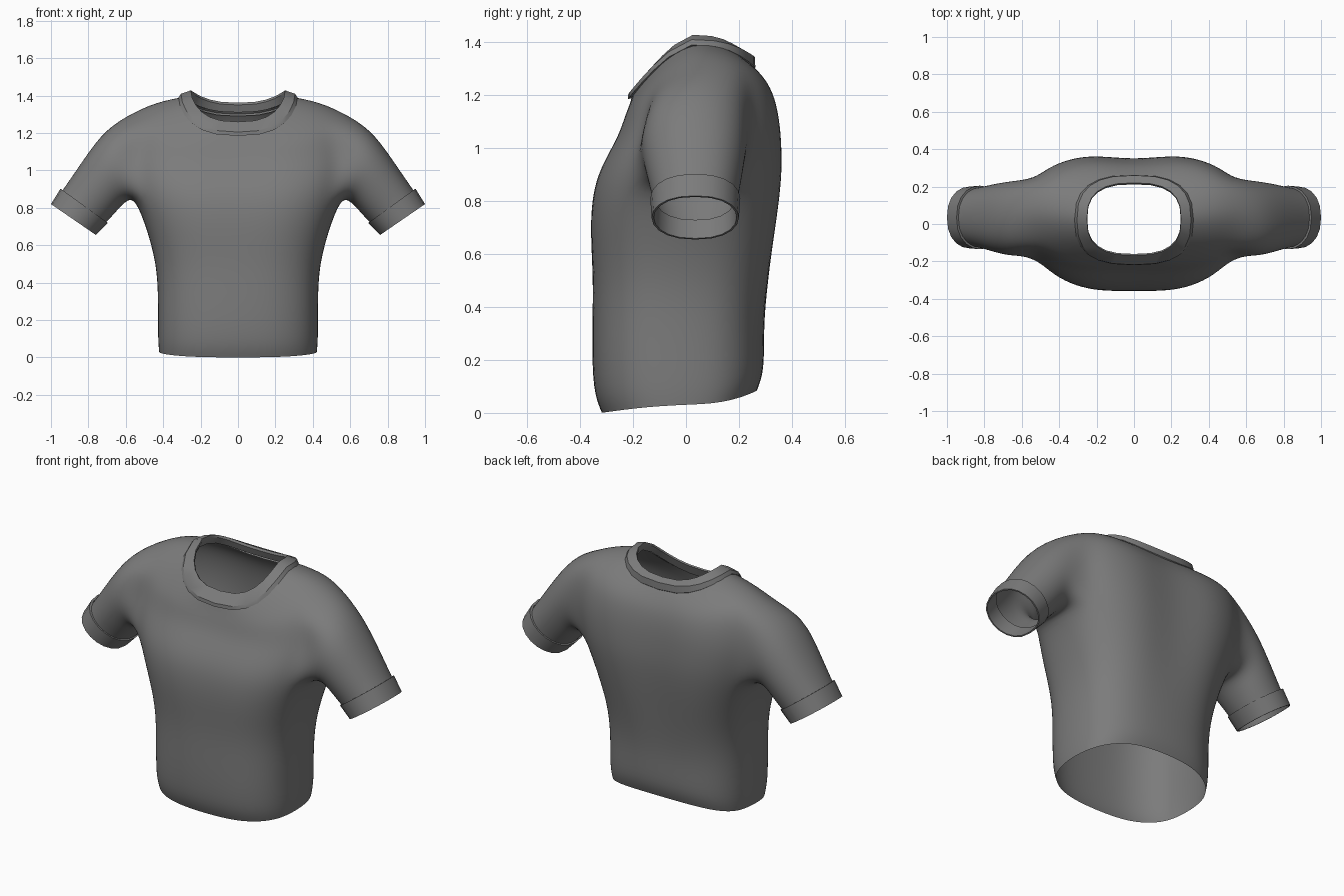
import bpy, bmesh, math
from mathutils import Vector

if "Cube" in bpy.data.objects:
    bpy.data.objects.remove(bpy.data.objects["Cube"])

SEG = 24          # columns around the torso
ARM = 14          # points around an armhole

fabric = bpy.data.materials.new("grey_fabric")
fabric.use_nodes = True
grey = (0.2, 0.2, 0.2, 1)
fabric.diffuse_color = grey
fabric.node_tree.nodes["Principled BSDF"].inputs["Base Color"].default_value = grey


def power(v, p):
    return math.copysign(abs(v) ** p, v)


def body_ring(half, front, back, z_front, z_side, z_back, groove=0.0):
    """Rounded ring whose height varies between front, sides and back."""
    points = []
    for i in range(SEG):
        a = 2 * math.pi * i / SEG
        c, s = math.cos(a), math.sin(a)
        x = half * power(c, 0.75)
        y = (front + back) / 2 + (back - front) / 2 * power(s, 0.75)
        dip = groove * math.exp(-(x / 0.15) ** 2)
        if s > 0:
            z = z_side + (z_back - z_side) * s ** 2
            y -= dip * s
        else:
            z = z_side + (z_front - z_side) * abs(s) ** 1.1
            y -= 0.4 * dip * s
        points.append(Vector((x, y, z)))
    return points


def arm_ring(side, top, bottom, front, back, count, scale=1.0):
    """Tilted oval spanned by a top and a bottom point (x, z)."""
    t, b = Vector((top[0], 0, top[1])), Vector((bottom[0], 0, bottom[1]))
    mid, up = (t + b) / 2, (t - b) / 2 * scale
    mid.y = (front + back) / 2
    deep = (back - front) / 2 * scale
    points = []
    for i in range(count):
        a = 2 * math.pi * i / count
        p = mid + up * math.cos(a) + Vector((0, deep * power(math.sin(a), 0.85), 0))
        points.append(Vector((p.x * side, p.y, p.z)))
    return points


def add_ring(bm, points):
    return [bm.verts.new(p) for p in points]


def bridge(bm, low, high):
    n = len(low)
    for i in range(n):
        j = (i + 1) % n
        bm.faces.new((low[i], low[j], high[j], high[i]))


def finish(bm, name, smooth_levels=0, angle=40):
    bmesh.ops.recalc_face_normals(bm, faces=bm.faces)
    mesh = bpy.data.meshes.new(name)
    bm.to_mesh(mesh)
    bm.free()
    mesh.materials.append(fabric)
    obj = bpy.data.objects.new(name, mesh)
    bpy.context.collection.objects.link(obj)
    bpy.ops.object.select_all(action='DESELECT')
    obj.select_set(True)
    bpy.context.view_layer.objects.active = obj
    if smooth_levels:
        mod = obj.modifiers.new("soft_cloth", 'SUBSURF')
        mod.levels = mod.render_levels = smooth_levels
        bpy.ops.object.shade_smooth()
    else:
        bpy.ops.object.shade_smooth_by_angle(angle=math.radians(angle))
    return obj


def loft(name, rings, angle=40):
    bm = bmesh.new()
    loops = [add_ring(bm, r) for r in rings]
    for low, high in zip(loops, loops[1:]):
        bridge(bm, low, high)
    return finish(bm, name, angle=angle)


# Torso rings from hem to neckline: half width, front, back, three heights, groove
torso = [
    (0.425, -0.32, 0.27, 0.00, 0.03, 0.085, 0),
    (0.432, -0.355, 0.30, 0.08, 0.10, 0.16, 0),
    (0.430, -0.358, 0.295, 0.30, 0.31, 0.33, 0),
    (0.438, -0.355, 0.32, 0.50, 0.50, 0.50, 0.01),
    (0.495, -0.375, 0.36, 0.70, 0.70, 0.70, 0.03),
    (0.555, -0.365, 0.385, 0.85, 0.85, 0.88, 0.04),
    (0.590, -0.325, 0.385, 0.95, 0.98, 1.00, 0.045),
    (0.600, -0.27, 0.375, 1.04, 1.13, 1.11, 0.045),
    (0.565, -0.245, 0.35, 1.11, 1.315, 1.20, 0.04),
    (0.440, -0.228, 0.31, 1.15, 1.37, 1.26, 0.03),
    (0.305, -0.205, 0.25, 1.195, 1.395, 1.31, 0),
]
HOLE_LOW, HOLE_HIGH, HALF_COLS = 5, 8, 2

# Sleeve rings from shoulder to cuff: top, bottom, front, back
sleeve = [
    ((0.71, 1.23), (0.595, 0.835), -0.18, 0.235),
    ((0.83, 1.06), (0.645, 0.78), -0.155, 0.22),
    ((0.935, 0.905), (0.695, 0.725), -0.13, 0.20),
    ((0.965, 0.865), (0.725, 0.695), -0.125, 0.195),
]

bm = bmesh.new()
grid = [add_ring(bm, body_ring(*r)) for r in torso]


def in_armhole(row, col):
    if not HOLE_LOW <= row < HOLE_HIGH:
        return False
    return any((col - centre + HALF_COLS) % SEG < 2 * HALF_COLS
               for centre in (0, SEG // 2))


for row in range(len(grid) - 1):
    for col in range(SEG):
        if not in_armhole(row, col):
            nxt = (col + 1) % SEG
            bm.faces.new((grid[row][col], grid[row][nxt],
                          grid[row + 1][nxt], grid[row + 1][col]))

# Sleeves grow out of the armhole edges
for side in (1, -1):
    centre = 0 if side == 1 else SEG // 2

    def at(row, k):
        return grid[row][(centre + side * k) % SEG]

    rows = range(HOLE_LOW + 1, HOLE_HIGH)
    edge = [at(HOLE_HIGH, k) for k in range(0, HALF_COLS + 1)]
    edge += [at(r, HALF_COLS) for r in reversed(rows)]
    edge += [at(HOLE_LOW, k) for k in range(HALF_COLS, -HALF_COLS - 1, -1)]
    edge += [at(r, -HALF_COLS) for r in rows]
    edge += [at(HOLE_HIGH, k) for k in range(-HALF_COLS, 0)]
    for step in sleeve:
        loop = add_ring(bm, arm_ring(side, *step, ARM))
        bridge(bm, edge, loop)
        edge = loop
finish(bm, "shirt_body", smooth_levels=2)

# Folded cuff bands
cuff_start = ((0.945, 0.90), (0.70, 0.722), -0.13, 0.20)
cuff_end = ((1.0, 0.82), (0.76, 0.655), -0.13, 0.20)
for side, label in ((1, "left"), (-1, "right")):
    loft(label + "_cuff", [
        arm_ring(side, *cuff_start, 20, 0.95),
        arm_ring(side, *cuff_start, 20, 1.03),
        arm_ring(side, *cuff_end, 20),
        arm_ring(side, *cuff_end, 20, 0.95),
        arm_ring(side, *cuff_start, 20, 0.92),
    ])

# Collar band with an inward fold
loft("collar", [body_ring(*r) for r in (
    (0.300, -0.200, 0.245, 1.19, 1.375, 1.29),
    (0.318, -0.220, 0.262, 1.185, 1.390, 1.305),
    (0.305, -0.218, 0.260, 1.205, 1.410, 1.345),
    (0.252, -0.168, 0.220, 1.26, 1.428, 1.362),
    (0.250, -0.160, 0.212, 1.255, 1.415, 1.35),
    (0.268, -0.180, 0.225, 1.20, 1.375, 1.31),
)], angle=35)
